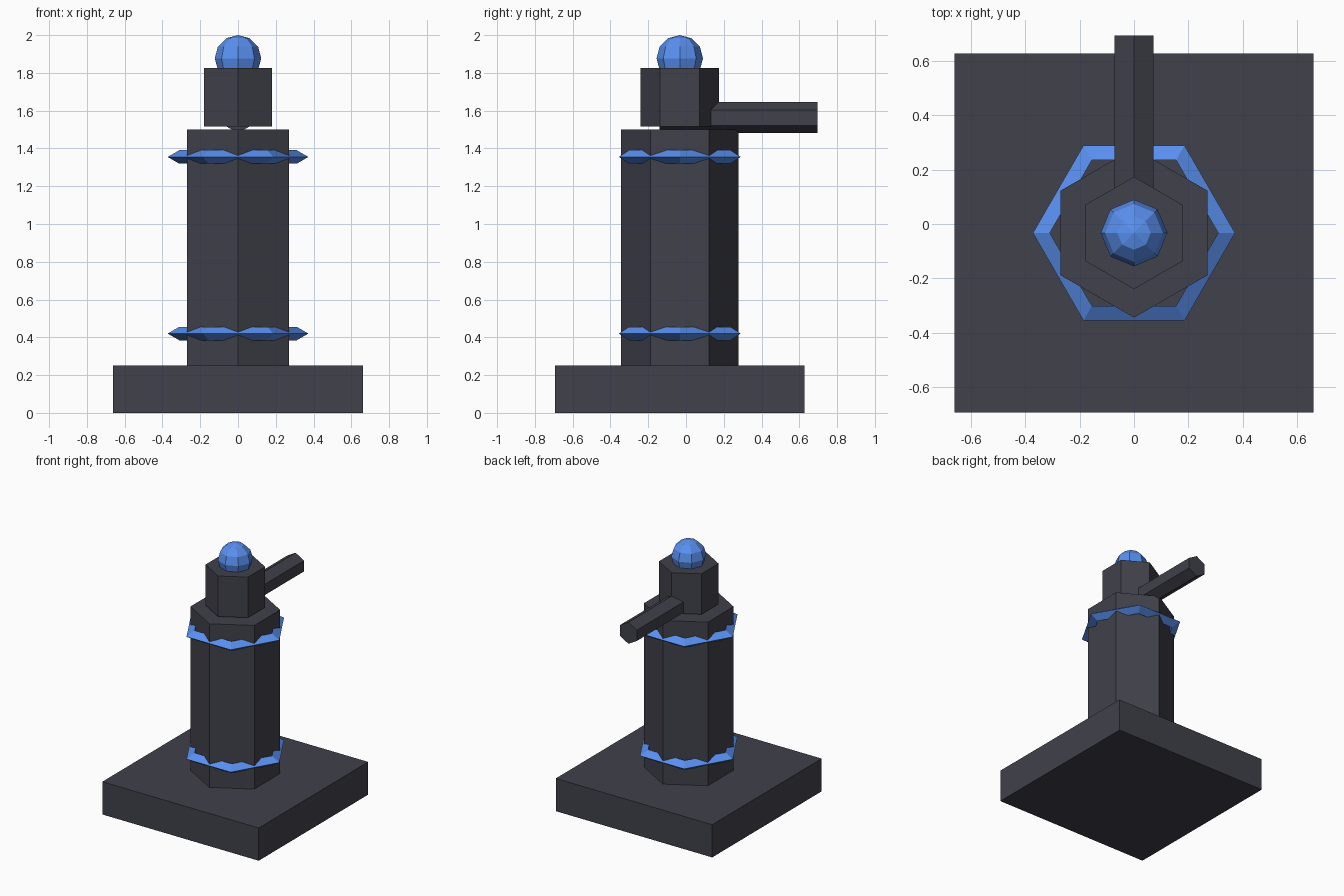
import bpy, math

if "Cube" in bpy.data.objects:
    bpy.data.objects.remove(bpy.data.objects["Cube"])

CY = -0.033  # column axis in y


def material(name, rgb):
    m = bpy.data.materials.new(name)
    m.diffuse_color = (*rgb, 1)
    m.use_nodes = True
    m.node_tree.nodes["Principled BSDF"].inputs["Base Color"].default_value = m.diffuse_color
    return m


dark = material("dark_metal", (0.052, 0.052, 0.07))
blue = material("blue_glow", (0.1, 0.28, 0.87))


def finish(name, mat):
    ob = bpy.context.object
    ob.name = name
    ob.data.materials.append(mat)
    return ob


def hex_prism(name, r, length, loc, rot=(0, 0, 0)):
    bpy.ops.mesh.primitive_cylinder_add(vertices=6, radius=r, depth=length,
                                        location=loc, rotation=rot)
    return finish(name, dark)


# square base slab
bpy.ops.mesh.primitive_cube_add(size=1, location=(0, CY, 0.125))
bpy.context.object.scale = (1.322, 1.322, 0.25)
finish("base", dark)

# hexagonal column and head
hex_prism("column", 0.312, 1.25, (0, CY, 0.875))
hex_prism("head", 0.207, 0.31, (0, CY, 1.67))

# barrel through the head, pointing back
hex_prism("barrel", 0.0825, 0.835, (0, 0.2775, 1.5635), (math.pi / 2, 0, 0))

# triangular-section hexagonal rings
for name, z in (("lower_ring", 0.42), ("upper_ring", 1.355)):
    bpy.ops.mesh.primitive_torus_add(major_segments=6, minor_segments=3,
                                     major_radius=0.331, minor_radius=0.0415,
                                     location=(0, CY, z))
    finish(name, blue)

# orb on top
bpy.ops.mesh.primitive_uv_sphere_add(segments=8, ring_count=6, radius=0.123,
                                     location=(0, CY, 1.877))
finish("orb", blue)

# flat faces throughout
for ob in bpy.data.objects:
    for p in ob.data.polygons:
        p.use_smooth = False
